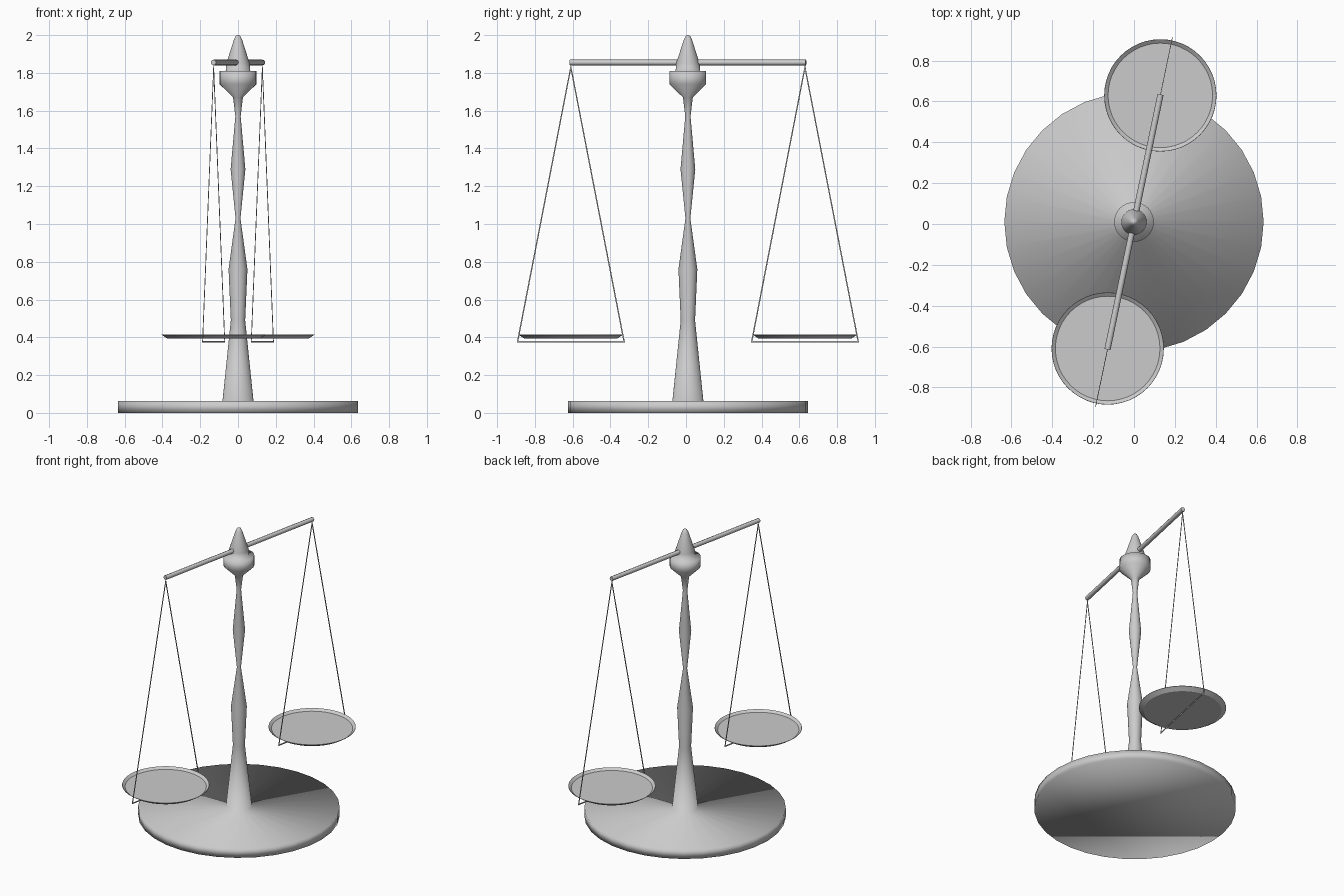
import bpy, bmesh, math
from mathutils import Matrix, Vector

cube = bpy.data.objects.get("Cube")
if cube:
    bpy.data.objects.remove(cube, do_unlink=True)

CENTRE_Y = 0.01
BEAM_Z = 1.855
HALF_BEAM = 0.638
ANGLE = math.atan2(0.625, 0.13)   # heading of the beam seen from above

grey = bpy.data.materials.new("plain grey")
grey.use_nodes = True
grey.diffuse_color = (0.6, 0.6, 0.6, 1)
grey.node_tree.nodes["Principled BSDF"].inputs["Base Color"].default_value = (0.6, 0.6, 0.6, 1)


def make_object(name, bm, location, heading=0.0, smooth_angle=None):
    bmesh.ops.recalc_face_normals(bm, faces=bm.faces)
    mesh = bpy.data.meshes.new(name)
    bm.to_mesh(mesh)
    bm.free()
    mesh.materials.append(grey)
    obj = bpy.data.objects.new(name, mesh)
    bpy.context.collection.objects.link(obj)
    obj.location = location
    obj.rotation_euler.z = heading
    if smooth_angle is not None:
        bpy.ops.object.select_all(action='DESELECT')
        obj.select_set(True)
        bpy.context.view_layer.objects.active = obj
        bpy.ops.object.shade_smooth_by_angle(angle=math.radians(smooth_angle))
    return obj


def lathe(name, profile, sides, location, smooth_angle):
    """Spin a (radius, height) profile around z, capping both ends."""
    bm = bmesh.new()
    rings = []
    for r, z in profile:
        rings.append([bm.verts.new((r * math.cos(a), r * math.sin(a), z))
                      for a in (2 * math.pi * i / sides for i in range(sides))])
    for low, high in zip(rings, rings[1:]):
        for i in range(sides):
            j = (i + 1) % sides
            bm.faces.new((low[i], low[j], high[j], high[i]))
    bm.faces.new(rings[0][::-1])
    bm.faces.new(rings[-1])
    return make_object(name, bm, location, 0, smooth_angle)


# Round foot and turned column in one continuous, softly shaded profile
column = [(0.635, 0), (0.635, 0.062), (0.082, 0.064), (0.038, 0.49), (0.05, 0.76),
          (0.013, 1.03), (0.039, 1.29), (0.014, 1.57), (0.026, 1.67),
          (0.097, 1.74), (0.097, 1.81), (0.065, 1.81), (0.062, 1.85),
          (0.022, 1.975), (0.012, 1.995), (0.004, 2.0)]
lathe("base_and_column", column, 32, (0, CENTRE_Y, 0), 180)

# Balance beam
bm = bmesh.new()
bmesh.ops.create_cone(bm, cap_ends=True, segments=8, radius1=0.015, radius2=0.015,
                      depth=2 * HALF_BEAM,
                      matrix=Matrix.Rotation(math.pi / 2, 4, 'Y'))
make_object("beam", bm, (0, CENTRE_Y, BEAM_Z), ANGLE, 50)

# Shallow dishes and their triangular hangers
dish = [(0.245, 0.393), (0.275, 0.413), (0.274, 0.416), (0.256, 0.402)]
outer = [(0, 1.845), (0.292, 0.373), (-0.292, 0.373)]
inner = [(0, 1.815), (0.284, 0.381), (-0.284, 0.381)]
for side, sign in (("back", 1), ("front", -1)):
    spot = Vector((math.cos(ANGLE), math.sin(ANGLE), 0)) * (HALF_BEAM - 0.005) * sign
    spot.y += CENTRE_Y
    lathe(side + "_pan", dish, 48, spot, 30)
    bm = bmesh.new()
    ring_out, ring_in = ([bm.verts.new((x, 0, z)) for x, z in pts] for pts in (outer, inner))
    for i in range(3):
        j = (i + 1) % 3
        bm.faces.new((ring_out[i], ring_out[j], ring_in[j], ring_in[i]))
    hanger = make_object(side + "_hanger", bm, spot, ANGLE)
    thick = hanger.modifiers.new("thickness", 'SOLIDIFY')
    thick.thickness = 0.003
    thick.offset = 0
